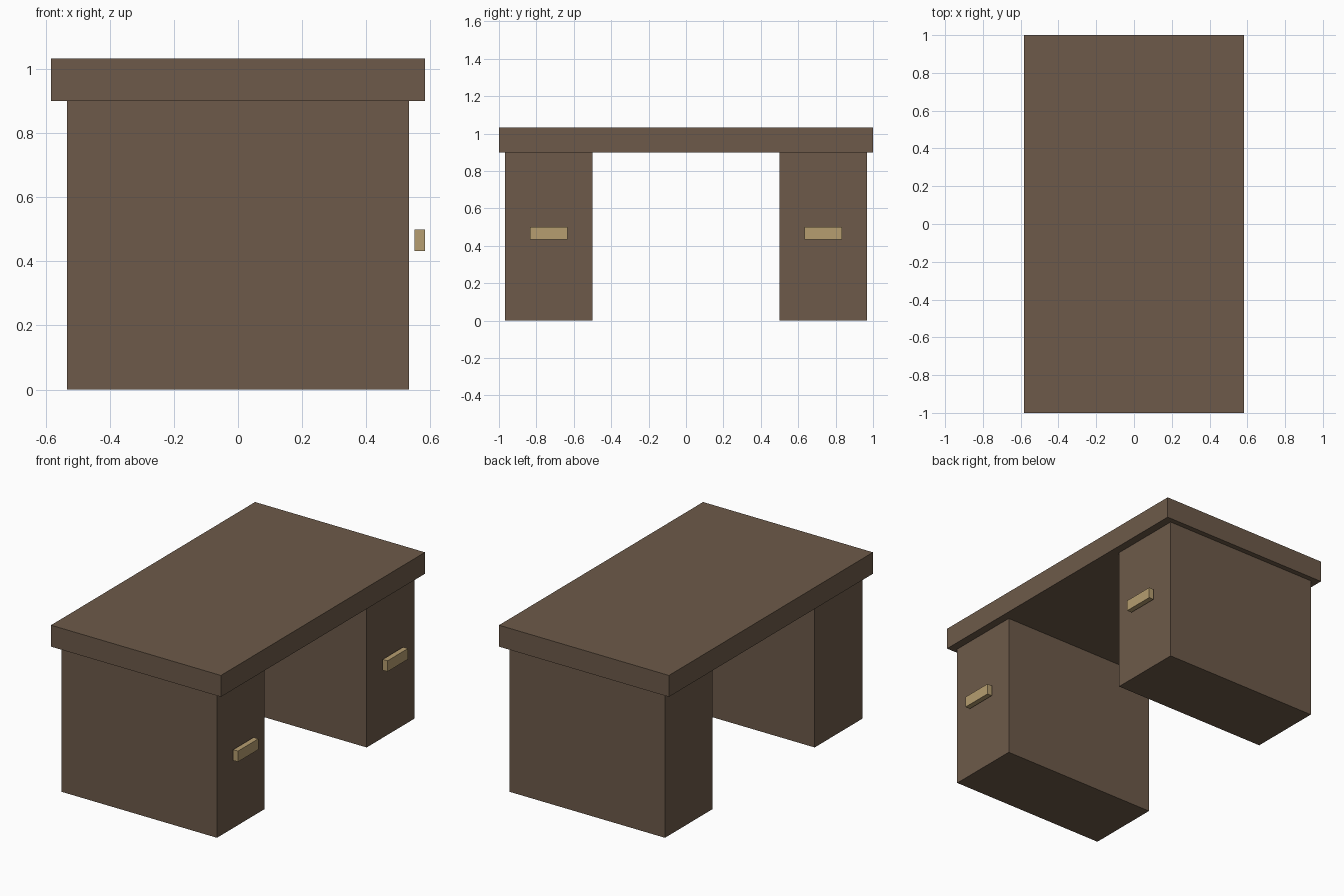
import bpy

# Remove the default cube
cube = bpy.data.objects.get("Cube")
if cube:
    bpy.data.objects.remove(cube, do_unlink=True)


def make_material(name, colour):
    mat = bpy.data.materials.new(name)
    mat.use_nodes = True
    mat.diffuse_color = (*colour, 1)
    bsdf = next(n for n in mat.node_tree.nodes if n.type == "BSDF_PRINCIPLED")
    bsdf.inputs["Base Color"].default_value = (*colour, 1)
    return mat


def box(name, low, high, mat):
    """Axis-aligned box between two opposite corners."""
    centre = [(a + b) / 2 for a, b in zip(low, high)]
    bpy.ops.mesh.primitive_cube_add(size=1, location=centre)
    obj = bpy.context.object
    obj.name = name
    obj.scale = [b - a for a, b in zip(low, high)]
    bpy.ops.object.transform_apply(location=False, rotation=False, scale=True)
    obj.data.materials.append(mat)
    return obj


wood = make_material("brown wood", (0.153, 0.102, 0.067))
brass = make_material("pale brass", (0.465, 0.338, 0.16))

top_z, under_z = 1.033, 0.9

# Desk top
box("desk_top", (-0.583, -1, under_z), (0.583, 1, top_z), wood)

# Drawer pedestals, each with a pull standing just off its face
for side, sign in (("front", -1), ("back", 1)):
    inner, outer = sorted((sign * 0.5, sign * 0.967))
    box(f"{side}_pedestal", (-0.533, inner, 0), (0.533, outer, under_z), wood)
    near, far = sorted((sign * 0.633, sign * 0.833))
    box(f"{side}_drawer_handle", (0.55, near, 0.433), (0.583, far, 0.5), brass)
